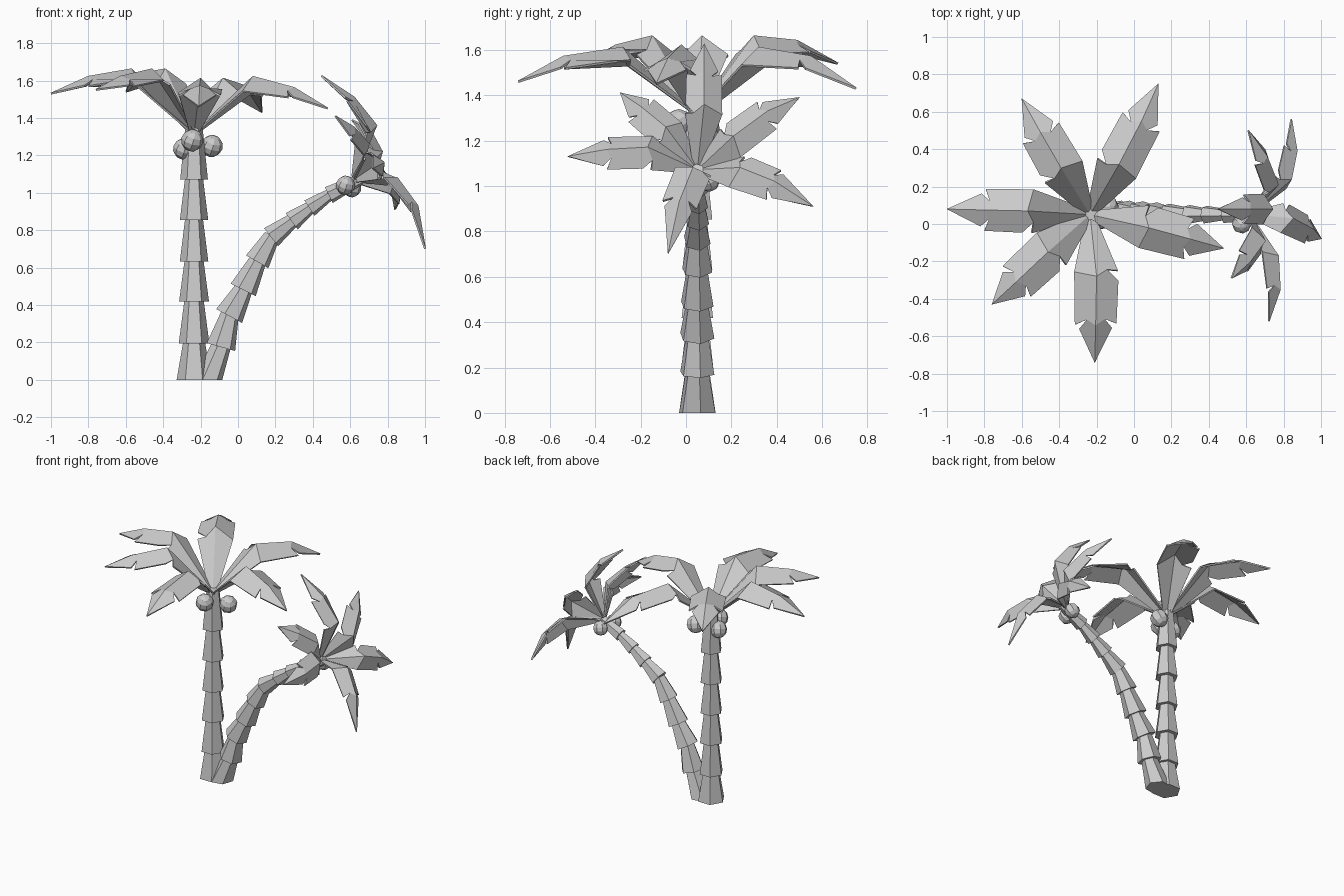
import bpy, bmesh, math
from mathutils import Vector, Matrix

cube = bpy.data.objects.get("Cube")
if cube:
    bpy.data.objects.remove(cube, do_unlink=True)

grey = bpy.data.materials.new("plain_grey")
grey.use_nodes = True
grey.diffuse_color = (0.6, 0.6, 0.6, 1)
grey.node_tree.nodes["Principled BSDF"].inputs["Base Color"].default_value = (0.6, 0.6, 0.6, 1)


def make_object(name, bm):
    bmesh.ops.recalc_face_normals(bm, faces=bm.faces)
    mesh = bpy.data.meshes.new(name)
    bm.to_mesh(mesh)
    bm.free()
    mesh.materials.append(grey)
    obj = bpy.data.objects.new(name, mesh)
    bpy.context.collection.objects.link(obj)
    return obj


def trunk(name, path, radii, twist, top_ratio=0.62):
    """Stack of flared six-sided sections along a path."""
    bm = bmesh.new()
    for a, b, r in zip(path, path[1:], radii):
        a, b = Vector(a), Vector(b)
        axis = b - a
        turn = Vector((0, 0, 1)).rotation_difference(axis).to_matrix().to_4x4()
        place = Matrix.Translation((a + b) / 2) @ turn @ Matrix.Rotation(math.radians(twist), 4, 'Z')
        bmesh.ops.create_cone(bm, cap_ends=True, segments=6, radius1=r,
                              radius2=r * top_ratio, depth=axis.length * 1.06, matrix=place)
    # level the foot on the ground
    for v in bm.verts:
        if v.co.z < 0.07:
            v.co.z = 0
    return make_object(name, bm)


def frond(name, root, peak, mid, tip, axis, width, drop):
    """Bent leaf with a raised midrib and notched edges."""
    axis = Vector(axis).normalized()
    ribs = [Vector(p) for p in (root, peak, mid, tip)]
    left = axis.cross(ribs[3] - ribs[0]).normalized()
    bm = bmesh.new()
    rib = [bm.verts.new(p) for p in ribs]
    for side in (1, -1):
        def edge(i, t, w):
            p = ribs[i].lerp(ribs[i + 1], t)
            return bm.verts.new(p + left * side * width * w - axis * drop * w)
        base = edge(0, 0.08, 0.25)
        shoulder = edge(0, 0.92, 1)
        before = edge(1, 0.98, 0.95)
        notch = edge(1, 0.88, 0.4)
        after = edge(2, 0.08, 0.75)
        if side == 1:
            # extra slit beside the bend
            slit, outer = edge(0, 0.9, 0.5), edge(1, 0.1, 1)
            bm.faces.new((rib[0], base, shoulder, slit, rib[1]))
            bm.faces.new((rib[1], slit, outer, before, notch, rib[2]))
        else:
            bm.faces.new((rib[0], base, shoulder, rib[1]))
            bm.faces.new((rib[1], shoulder, before, notch, rib[2]))
        bm.faces.new((rib[2], notch, after, rib[3]))
    obj = make_object(name, bm)
    solid = obj.modifiers.new("thickness", 'SOLIDIFY')
    solid.thickness = 0.01
    solid.offset = 0


def coconut(name, centre, radius):
    bm = bmesh.new()
    place = Matrix.Translation(centre) @ Matrix.Rotation(0.4, 4, 'X') @ Matrix.Rotation(0.3, 4, 'Y')
    bmesh.ops.create_uvsphere(bm, u_segments=8, v_segments=6, radius=radius, matrix=place)
    make_object(name, bm)


# Upright trunk
TX, TY = -0.235, 0.05
levels = (0, 0.2, 0.425, 0.64, 0.86, 1.08, 1.34)
trunk("tall_trunk", [(TX, TY, z) for z in levels],
      (0.093, 0.082, 0.08, 0.076, 0.076, 0.074), 90)

# Leaning trunk
lean = ((-0.16, 0.0), (-0.09, 0.18), (-0.045, 0.345), (0.03, 0.485), (0.105, 0.635),
        (0.18, 0.765), (0.29, 0.85), (0.385, 0.92), (0.49, 0.99), (0.65, 1.07))
trunk("leaning_trunk", [(x, 0.05, z) for x, z in lean],
      (0.085, 0.08, 0.08, 0.076, 0.07, 0.062, 0.055, 0.05, 0.048), 100)

# Fronds of the upright palm: bend, middle, tip
tall_fronds = (
    ((-0.57, 0.07, 1.66), (-0.8, 0.075, 1.62), (-1.0, 0.08, 1.53)),
    ((-0.39, 0.3, 1.66), (-0.5, 0.49, 1.64), (-0.6, 0.67, 1.54)),
    ((-0.08, 0.32, 1.61), (0.04, 0.55, 1.57), (0.13, 0.75, 1.43)),
    ((0.08, -0.02, 1.62), (0.3, -0.08, 1.56), (0.48, -0.13, 1.45)),
    ((-0.2, -0.28, 1.61), (-0.205, -0.54, 1.57), (-0.21, -0.74, 1.46)),
    ((-0.46, -0.15, 1.66), (-0.63, -0.31, 1.62), (-0.76, -0.43, 1.55)),
)
for i, (peak, mid, tip) in enumerate(tall_fronds):
    frond(f"tall_frond_{i + 1}", (TX, TY, 1.32), peak, mid, tip, (0, 0, 1), 0.115, 0.055)

# Fronds of the leaning palm
lean_fronds = (
    ((0.74, 0.08, 1.36), (0.62, 0.08, 1.51), (0.445, 0.08, 1.625)),
    ((0.77, 0.21, 1.22), (0.71, 0.36, 1.33), (0.61, 0.5, 1.39)),
    ((0.84, 0.24, 1.08), (0.87, 0.39, 1.02), (0.84, 0.56, 0.91)),
    ((0.85, 0.03, 1.08), (0.96, -0.03, 0.93), (1.0, -0.08, 0.7)),
    ((0.77, -0.17, 1.17), (0.78, -0.35, 1.16), (0.72, -0.52, 1.13)),
    ((0.7, -0.09, 1.26), (0.62, -0.2, 1.35), (0.52, -0.29, 1.41)),
)
for i, (peak, mid, tip) in enumerate(lean_fronds):
    frond(f"leaning_frond_{i + 1}", (0.62, 0.05, 1.07), peak, mid, tip, (0.9, 0, 0.4), 0.08, 0.045)

# Coconuts
nuts = (((-0.245, -0.03, 1.28), 0.06), ((-0.14, 0.09, 1.25), 0.06), ((-0.29, 0.045, 1.235), 0.058),
        ((0.575, 0.0, 1.04), 0.052), ((0.61, 0.1, 1.025), 0.05))
for i, (centre, radius) in enumerate(nuts):
    coconut(f"coconut_{i + 1}", centre, radius)
